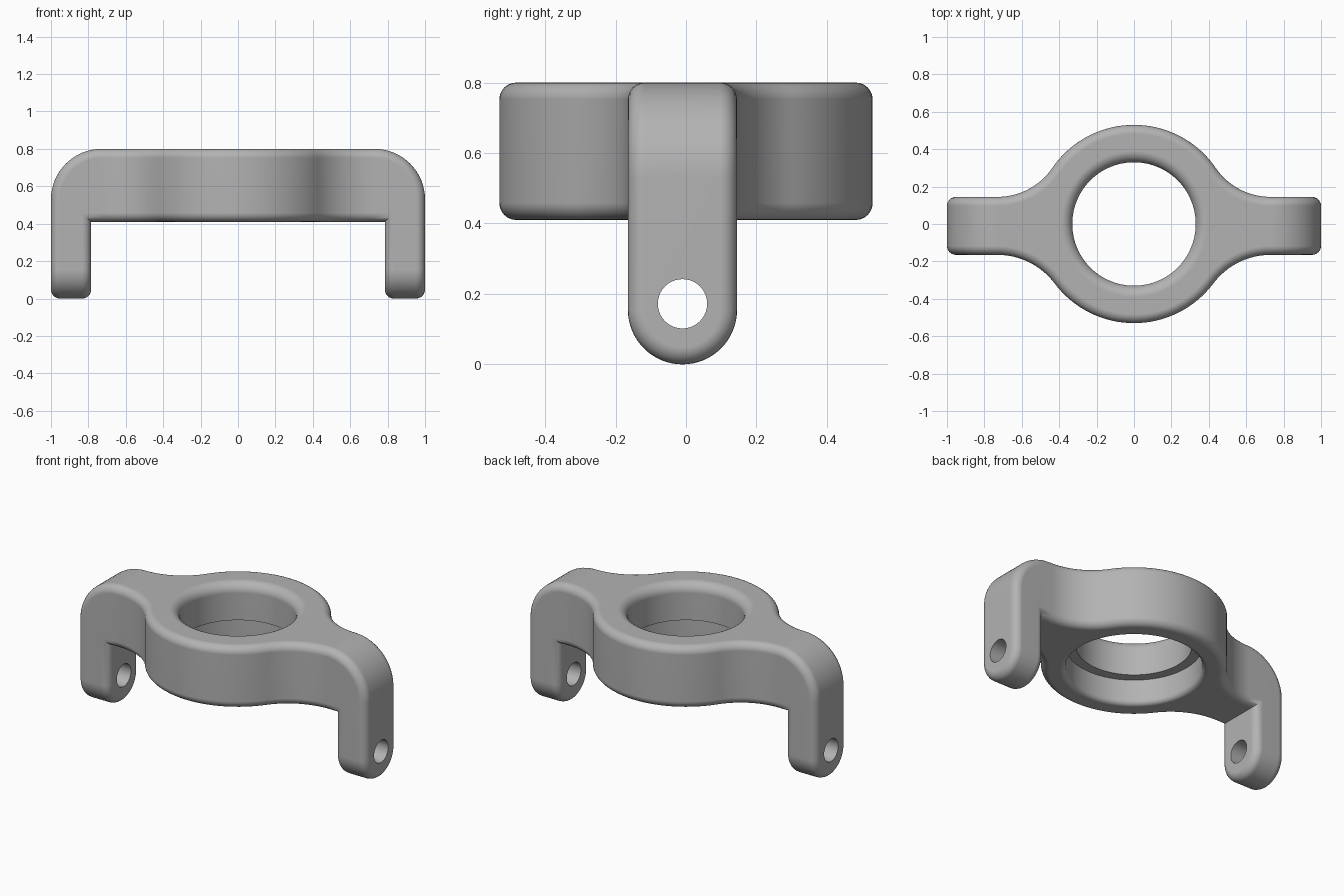
import bpy, bmesh
from math import sin, cos, pi, hypot, atan2

cube = bpy.data.objects.get("Cube")
if cube:
    bpy.data.objects.remove(cube, do_unlink=True)

TOP, UNDER = 0.8, 0.41            # ring slab heights
RING = 0.53                       # ring outer radius
BACK, FRONT = 0.145, -0.165       # arm sides in y
MID, LEG_R = (BACK + FRONT) / 2, (BACK - FRONT) / 2
INNER, OUTER = 0.785, 1.0         # leg faces in x
BEND = 0.27                       # shoulder radius
NECK = OUTER - BEND               # where the arm becomes straight
ROUND = 0.048                     # edge rounding

grey = bpy.data.materials.new("grey_metal")
grey.use_nodes = True
grey.diffuse_color = (0.45, 0.45, 0.45, 1)
grey.node_tree.nodes["Principled BSDF"].inputs["Base Color"].default_value = (0.45, 0.45, 0.45, 1)


def arc(cx, cy, r, a, b, n):
    return [(cx + r * cos(a + (b - a) * i / n), cy + r * sin(a + (b - a) * i / n)) for i in range(n + 1)]


def outline(w):
    """Ring arc and neck fillet from x = 0 out to the straight arm."""
    s, h = (1, w) if w > 0 else (-1, -w)
    r = (NECK ** 2 + h ** 2 - RING ** 2) / (2 * (RING - h))
    a = atan2(h + r, NECK)
    pts = arc(0, 0, RING, pi / 2, a, 16) + arc(NECK, h + r, r, a + pi, 1.5 * pi, 16)[1:]
    return [(x, s * y) for x, y in pts]


bm = bmesh.new()


def face(pts):
    bm.faces.new([bm.verts.new(p) for p in pts])


# Side walls, shoulders and legs
shoulder = arc(NECK, TOP - BEND, BEND, 0, pi / 2, 16)
foot = arc(MID, LEG_R, LEG_R, 0, -pi, 32)
for m in (1, -1):
    for w in (BACK, FRONT):
        p = outline(w)
        for (x0, y0), (x1, y1) in zip(p, p[1:]):
            face([(m * x0, y0, UNDER), (m * x1, y1, UNDER), (m * x1, y1, TOP), (m * x0, y0, TOP)])
        face([(m * x, w, z) for x, z in
              [(NECK, UNDER), (INNER, UNDER), (INNER, LEG_R), (OUTER, LEG_R)] + shoulder])
    for (x0, z0), (x1, z1) in zip(shoulder, shoulder[1:]):
        face([(m * x0, FRONT, z0), (m * x0, BACK, z0), (m * x1, BACK, z1), (m * x1, FRONT, z1)])
    for (y0, z0), (y1, z1) in zip(foot, foot[1:]):
        face([(m * INNER, y0, z0), (m * OUTER, y0, z0), (m * OUTER, y1, z1), (m * INNER, y1, z1)])
    for x, z in ((INNER, UNDER), (OUTER, TOP - BEND)):
        face([(m * x, BACK, z)] + [(m * x, y, q) for y, q in foot] + [(m * x, FRONT, z)])

# Flat top and underside
back, front = outline(BACK), outline(FRONT)
for z, tip in ((TOP, NECK), (UNDER, INNER)):
    ends = [] if tip == NECK else [(tip, BACK), (tip, FRONT)]
    right = back + ends + front[::-1]
    left = [(-x, y) for x, y in right[::-1]]
    face([(x, y, z) for x, y in right + left[1:-1]])
bmesh.ops.remove_doubles(bm, verts=bm.verts, dist=1e-5)
bmesh.ops.recalc_face_normals(bm, faces=bm.faces)

# Round the convex edges
sharp = [e for e in bm.edges if e.is_manifold and e.calc_face_angle_signed() > 1]
bmesh.ops.bevel(bm, geom=sharp, offset=ROUND, segments=6, profile=0.5,
                affect='EDGES', clamp_overlap=False)
mesh = bpy.data.meshes.new("ring_bracket")
bm.to_mesh(mesh)
bm.free()
mesh.materials.append(grey)
bracket = bpy.data.objects.new("ring_bracket", mesh)
bpy.context.collection.objects.link(bracket)


def lathe_cutter(name, profile, n):
    """Closed solid of revolution about z."""
    b = bmesh.new()
    rings = [[b.verts.new((r * cos(2 * pi * i / n), r * sin(2 * pi * i / n), z)) for i in range(n)]
             for r, z in profile]
    for lo, hi in zip(rings, rings[1:]):
        for i in range(n):
            j = (i + 1) % n
            b.faces.new((lo[i], lo[j], hi[j], hi[i]))
    b.faces.new(rings[0][::-1])
    b.faces.new(rings[-1])
    bmesh.ops.recalc_face_normals(b, faces=b.faces)
    me = bpy.data.meshes.new(name)
    b.to_mesh(me)
    b.free()
    me.materials.append(grey)
    ob = bpy.data.objects.new(name, me)
    bpy.context.collection.objects.link(ob)
    return ob


# Stepped bore with rounded rims, and the pin holes through both legs
BORE, STEP, LEDGE, RIM, LIP = 0.33, 0.39, 0.57, 0.06, 0.03
lower = arc(STEP + LIP, UNDER + LIP, LIP, 1.5 * pi, pi, 6)
upper = arc(BORE + RIM, TOP - RIM, RIM, pi, pi / 2, 8)
bore = lathe_cutter("bore_cutter", [(STEP + LIP, UNDER - 0.1)] + lower + [(STEP, LEDGE), (BORE, LEDGE)]
                    + upper + [(BORE + RIM, TOP + 0.1)], 96)
pins = lathe_cutter("pin_hole_cutter", [(0.07, -1.2), (0.07, 1.2)], 40)
pins.rotation_euler = (0, pi / 2, 0)
pins.location = (0, MID, 0.172)
for cutter in (bore, pins):
    cutter.hide_render = True
    mod = bracket.modifiers.new(cutter.name, 'BOOLEAN')
    mod.operation, mod.solver, mod.object = 'DIFFERENCE', 'EXACT', cutter

# Bake the cuts, then shade smooth with crisp steps
bpy.context.view_layer.objects.active = bracket
bracket.select_set(True)
for cutter in (bore, pins):
    bpy.ops.object.modifier_apply(modifier=cutter.name)
    bpy.data.objects.remove(cutter, do_unlink=True)
bpy.ops.object.shade_smooth_by_angle(angle=0.6)
normals = bracket.modifiers.new("weighted_normals", 'WEIGHTED_NORMAL')
normals.keep_sharp = True
